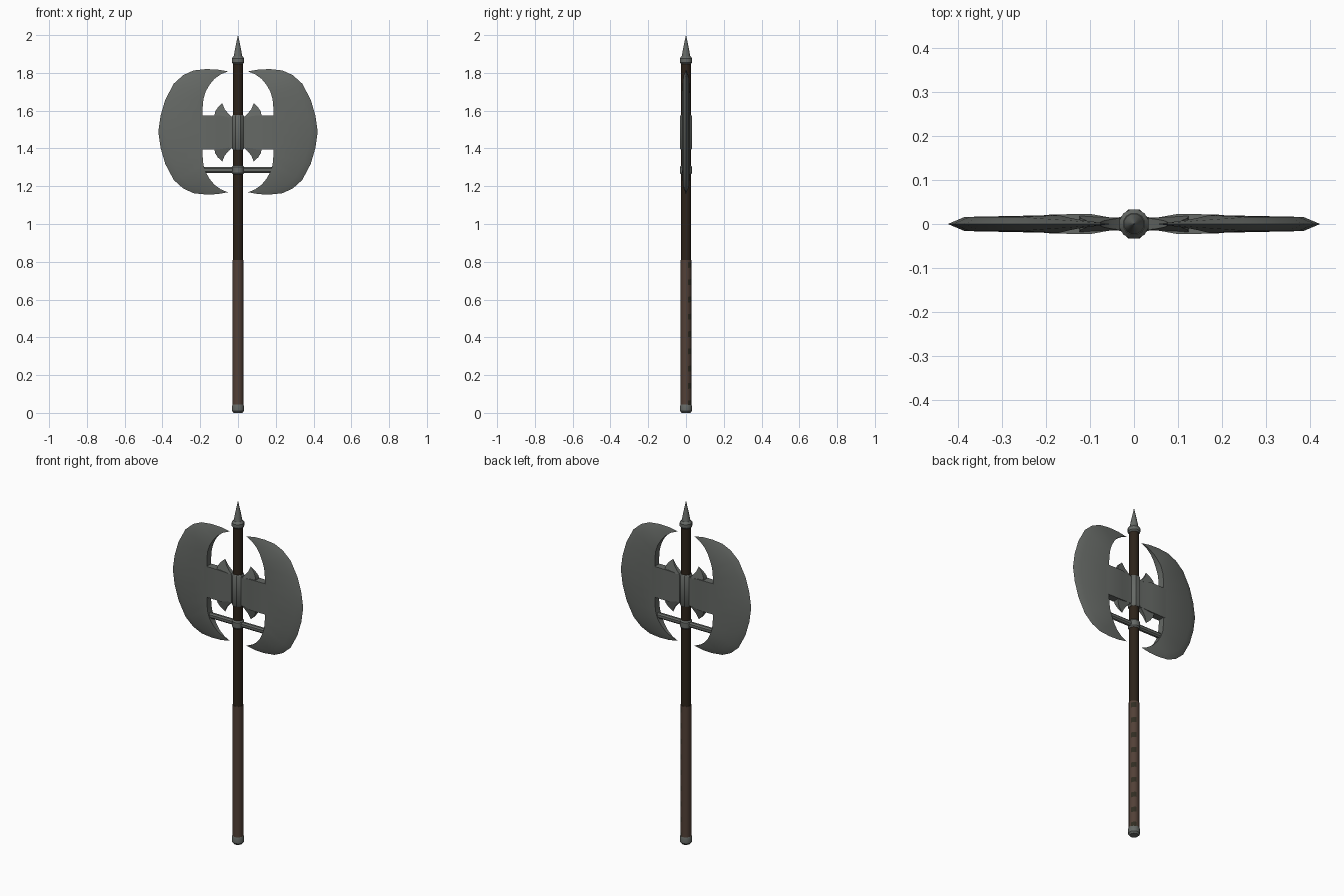
import bpy, bmesh, math

if "Cube" in bpy.data.objects:
    bpy.data.objects.remove(bpy.data.objects["Cube"])

def material(name, rgb):
    m = bpy.data.materials.new(name)
    m.diffuse_color = (*rgb, 1)
    m.use_nodes = True
    m.node_tree.nodes["Principled BSDF"].inputs["Base Color"].default_value = m.diffuse_color
    return m

STEEL = material("dull_steel", (0.13, 0.14, 0.13))
WOOD = material("dark_wood", (0.026, 0.017, 0.010))
LEATHER = material("brown_leather", (0.085, 0.052, 0.038))
LACE = material("dark_lacing", (0.030, 0.026, 0.016))

def finish(name, bm, mat, angle=35):
    bmesh.ops.remove_doubles(bm, verts=bm.verts, dist=0.0002)
    bmesh.ops.recalc_face_normals(bm, faces=bm.faces)
    me = bpy.data.meshes.new(name)
    bm.to_mesh(me)
    bm.free()
    me.materials.append(mat)
    ob = bpy.data.objects.new(name, me)
    bpy.context.collection.objects.link(ob)
    bpy.ops.object.select_all(action='DESELECT')
    ob.select_set(True)
    bpy.context.view_layer.objects.active = ob
    bpy.ops.object.shade_smooth_by_angle(angle=math.radians(angle))
    return ob

def loft(bm, rings):
    """Skin closed rings of coordinates and cap both ends."""
    vs = [[bm.verts.new(p) for p in r] for r in rings]
    n = len(vs[0])
    for a, b in zip(vs, vs[1:]):
        for i in range(n):
            j = (i + 1) % n
            bm.faces.new((a[i], a[j], b[j], b[i]))
    bm.faces.new(vs[0])
    bm.faces.new(vs[-1])

def lathe(name, profile, mat, sides=12):
    bm = bmesh.new()
    loft(bm, [[(r * math.cos(2 * math.pi * (i + .5) / sides),
                r * math.sin(2 * math.pi * (i + .5) / sides), z)
               for i in range(sides)] for r, z in profile])
    return finish(name, bm, mat)

def slab(name, sections, side, cz):
    """Loft sections of (x, height from cz, half thickness), same front and back."""
    bm = bmesh.new()
    loft(bm, [[(side * x, -w, cz + z) for x, z, w in s] +
              [(side * x, w, cz + z) for x, z, w in reversed(s)]
              for s in sections])
    return finish(name, bm, STEEL)

# Shaft, grip and metal fittings
lathe("shaft", [(.027, .78), (.027, 1.87)], WOOD)
lathe("grip", [(.029, .02), (.029, .81)], LEATHER)
lathe("pommel_cap", [(.024, 0), (.032, .010), (.033, .036), (.028, .048)], STEEL)
lathe("top_collar", [(.027, 1.848), (.034, 1.856), (.034, 1.876), (.025, 1.888)], STEEL)
lathe("top_spike", [(.025, 1.88), (.0155, 1.93), (.0005, 2.0)], STEEL)
lathe("head_socket", [(.029, 1.392), (.035, 1.400), (.035, 1.570), (.029, 1.578)], STEEL, 8)
lathe("brace_ring", [(.027, 1.262), (.033, 1.270), (.033, 1.302), (.027, 1.310)], STEEL)

# Lacing plates down the back right of the grip
bm = bmesh.new()
for k in range(9):
    z0 = .05 + .0915 * k
    arc = [math.radians(20 + 11 * i) for i in range(6)]
    rows = [[bm.verts.new((.0298 * math.cos(a), .0298 * math.sin(a), z0 + dz + .004 * math.sin(a)))
             for a in arc] for dz in (-.016, .014)]
    for i in range(5):
        bm.faces.new((rows[0][i], rows[0][i + 1], rows[1][i + 1], rows[1][i]))
finish("grip_lacing", bm, LACE)

# Half blade curves: outer edge and inner cut-out, tip to middle
OUTER = [(.053, .320), (.11, .330), (.17, .332), (.235, .325), (.29, .300),
         (.34, .255), (.385, .170), (.41, .085), (.422, 0)]
INNER = [(.053, .320), (.09, .305), (.125, .280), (.15, .250), (.17, .215),
         (.183, .175), (.188, .120), (.188, .060), (.188, 0)]
blade = []
for i, ((ox, oz), (ix, iz)) in enumerate(zip(OUTER, INNER)):
    f = min(1, i / 4)
    t = min(.5, .038 / max(.001, math.hypot(ox - ix, oz - iz)))
    blade.append([(ix, iz, .020 * f),
                  (ox + (ix - ox) * t, oz + (iz - oz) * t, .016 * f),
                  (ox, oz, 0)])
blade += [[(x, -z, w) for x, z, w in s] for s in reversed(blade[:-1])]

ARM = [[(x, h, w), (x, -h, w)] for x, h, w in
       [(0, .085, .018), (.05, .082, .014), (.10, .090, .023),
        (.188, .090, .0215), (.25, .085, .015)]]
HORN = [[(.03, .080, .013), (.125, .080, .021)],
        [(.050, .098, .011), (.122, .108, .014)],
        [(.070, .122, .007), (.107, .132, .007)],
        [(.083, .154, 0), (.0835, .154, 0)]]

# Axe head, both sides
for side, label in ((1, "right"), (-1, "left")):
    slab("blade_" + label, blade, side, 1.488)
    slab("blade_arm_" + label, ARM, side, 1.485)
    for up, tag in ((1, "upper"), (-1, "lower")):
        slab(f"horn_{tag}_{label}", [[(x, up * z, w) for x, z, w in s] for s in HORN],
             side, 1.485)
    # Brace bar from the ring to the blade
    slab("brace_bar_" + label, [[(x, .015, .006), (x, .007, .013), (x, -.007, .013),
                                 (x, -.015, .006)] for x in (.01, .182)], side, 1.286)
